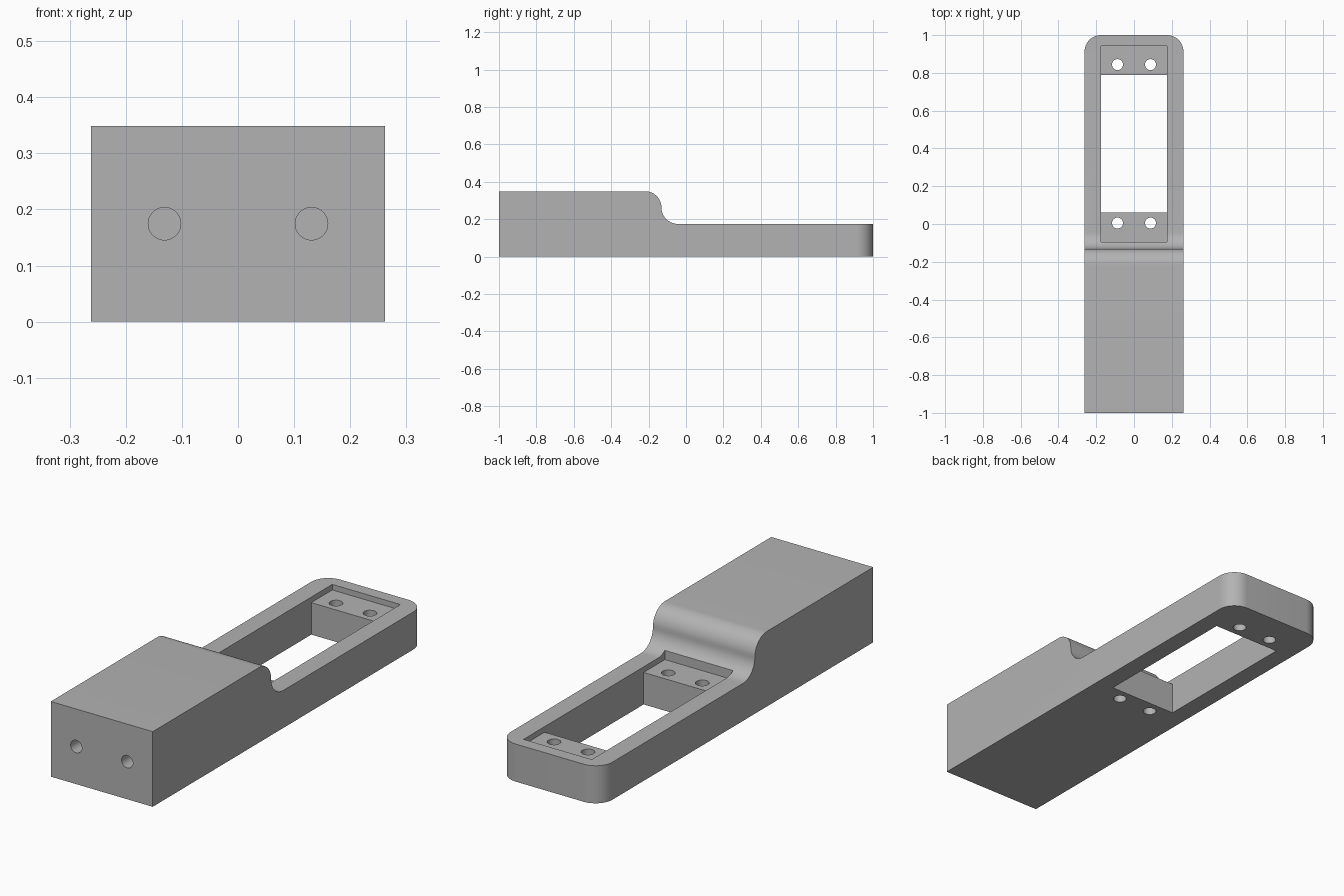
import bpy, bmesh, math
from mathutils import Matrix

if "Cube" in bpy.data.objects:
    bpy.data.objects.remove(bpy.data.objects["Cube"])

W, H, LOW, R = 0.262, 0.349, 0.1745, 0.0873   # half width, block height, frame height, fillet
STEP = -0.131                                  # y of the step between block and frame

grey = bpy.data.materials.new("grey plastic")
grey.diffuse_color = (0.45, 0.45, 0.45, 1)
grey.use_nodes = True
grey.node_tree.nodes["Principled BSDF"].inputs["Base Color"].default_value = grey.diffuse_color


def finish(name, bm):
    bmesh.ops.recalc_face_normals(bm, faces=bm.faces)
    mesh = bpy.data.meshes.new(name)
    bm.to_mesh(mesh)
    bm.free()
    mesh.materials.append(grey)
    obj = bpy.data.objects.new(name, mesh)
    bpy.context.collection.objects.link(obj)
    return obj


def box(name, x, y0, y1, z0, z1):
    bm = bmesh.new()
    m = Matrix.Translation((0, (y0 + y1) / 2, (z0 + z1) / 2)) @ Matrix.Diagonal((2 * x, y1 - y0, z1 - z0, 1))
    bmesh.ops.create_cube(bm, size=1, matrix=m)
    return finish(name, bm)


def drill(name, loc, depth, axis):
    bm = bmesh.new()
    rot = Matrix.Rotation(math.pi / 2, 4, 'X') if axis == 'Y' else Matrix()
    bmesh.ops.create_cone(bm, cap_ends=True, segments=40, radius1=0.029, radius2=0.029,
                          depth=depth, matrix=Matrix.Translation(loc) @ rot)
    return finish(name, bm)


# Side profile with an S-shaped step
N = 14
profile = [(-1, 0), (1, 0), (1, LOW)]
for i in range(N + 1):                         # concave fillet down to the frame
    a = math.radians(270 - 90 * i / N)
    profile.append((STEP + R + R * math.cos(a), LOW + R + R * math.sin(a)))
for i in range(1, N + 1):                      # convex fillet up to the block
    a = math.radians(90 * i / N)
    profile.append((STEP - R + R * math.cos(a), H - R + R * math.sin(a)))
profile.append((-1, H))

# Body extruded across x, with rounded corners at the far end
bm = bmesh.new()
face = bm.faces.new([bm.verts.new((-W, y, z)) for y, z in profile])
ext = bmesh.ops.extrude_face_region(bm, geom=[face])
bmesh.ops.translate(bm, vec=(2 * W, 0, 0), verts=[v for v in ext["geom"] if isinstance(v, bmesh.types.BMVert)])
corners = [e for e in bm.edges
           if all(v.co.y > 0.99 for v in e.verts) and abs(e.verts[0].co.x - e.verts[1].co.x) < 0.01]
bmesh.ops.bevel(bm, geom=corners, offset=R, segments=14, profile=0.5, affect='EDGES')
body = finish("mounting_arm", bm)

# Window, shallow recess, screw holes and blind front holes
cutters = [box("window_cutter", 0.175, 0.061, 0.788, -0.1, 0.5),
           box("recess_cutter", 0.175, -0.095, 0.942, LOW - 0.026, 0.5)]
for s in (-1, 1):
    for y in (0.005, 0.844):
        cutters.append(drill("screw_hole_cutter", (s * 0.0873, y, 0.1), 0.5, 'Z'))
    cutters.append(drill("front_hole_cutter", (s * 0.131, -1, LOW), 0.6, 'Y'))

bpy.context.view_layer.objects.active = body
body.select_set(True)
for c in cutters:
    mod = body.modifiers.new("cut", 'BOOLEAN')
    mod.operation, mod.solver, mod.object = 'DIFFERENCE', 'EXACT', c
    bpy.ops.object.modifier_apply(modifier=mod.name)
for c in cutters:
    bpy.data.objects.remove(c)
bpy.ops.object.shade_smooth_by_angle(angle=math.radians(30))
